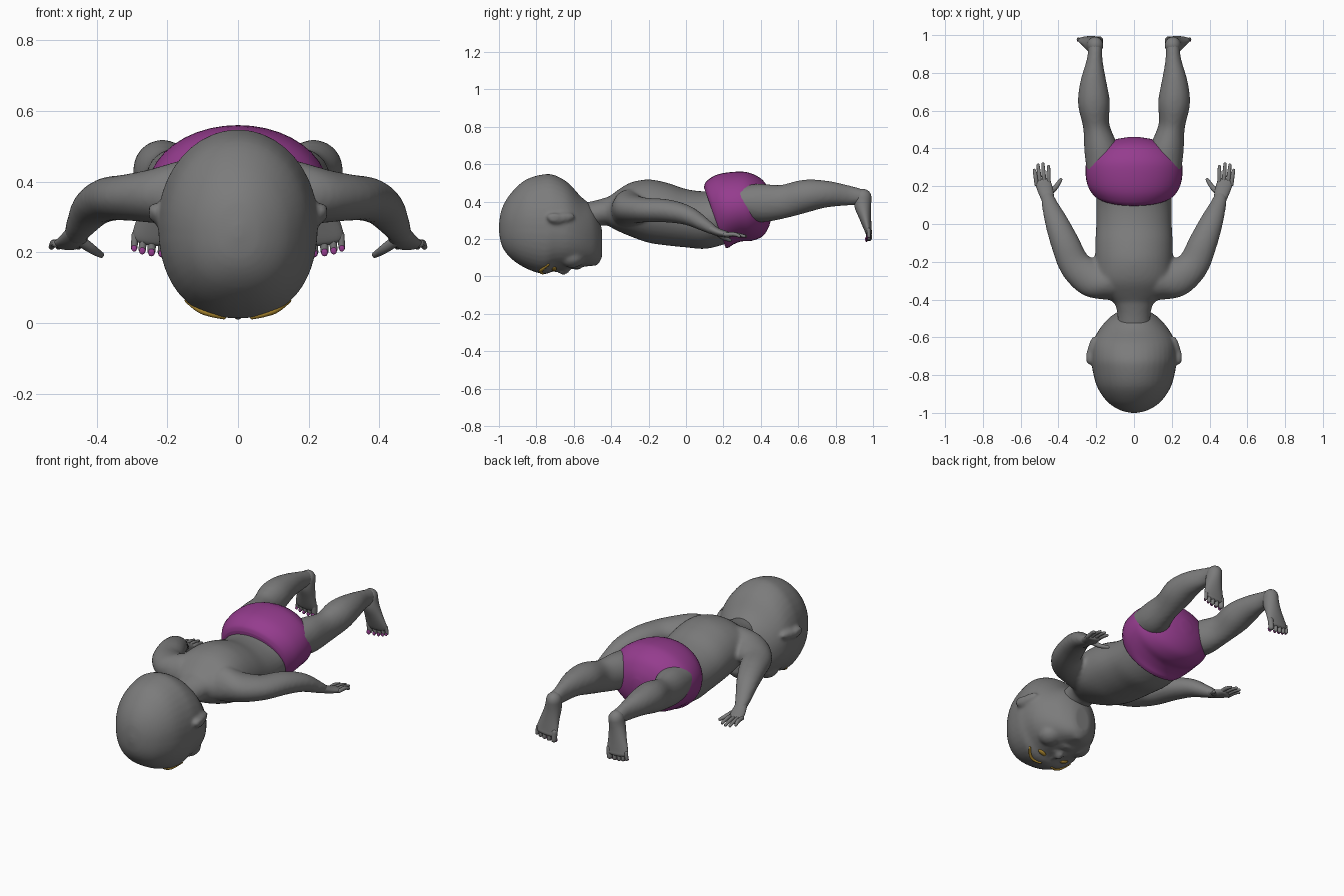
import bpy, bmesh, math
from mathutils import Vector, Matrix
from mathutils.bvhtree import BVHTree

if "Cube" in bpy.data.objects:
    bpy.data.objects.remove(bpy.data.objects["Cube"])


def material(name, colour):
    m = bpy.data.materials.new(name)
    m.use_nodes = True
    m.diffuse_color = (*colour, 1)
    m.node_tree.nodes["Principled BSDF"].inputs["Base Color"].default_value = (*colour, 1)
    return m


SKIN = material("grey skin", (0.2, 0.2, 0.2))
CLOTH = material("purple cloth", (0.3, 0.045, 0.27))
GOLD = material("gold", (0.42, 0.25, 0.03))
X, Y = Vector((1, 0, 0)), Vector((0, 1, 0))


def catmull(keys, steps):
    """Smoothly resample a list of equal-length tuples."""
    out = []
    for i in range(len(keys) - 1):
        a, b = keys[max(i - 1, 0)], keys[i]
        c, d = keys[i + 1], keys[min(i + 2, len(keys) - 1)]
        for s in range(steps):
            t = s / steps
            out.append([0.5 * (2 * q + (r - p) * t + (2 * p - 5 * q + 4 * r - w) * t * t
                               + (3 * q - p - 3 * r + w) * t ** 3)
                        for p, q, r, w in zip(a, b, c, d)])
    return out + [list(keys[-1])]


def loft(bm, keys, axis=None, sides=24, steps=4, low=2.0, rounded=True):
    """Skin oval rings; each key is x, y, z, side radius, other radius."""
    rows = catmull(keys, steps)
    pts = [Vector(r[:3]) for r in rows]
    rings = []
    for i, r in enumerate(rows):
        t = axis or (pts[min(i + 1, len(pts) - 1)] - pts[max(i - 1, 0)]).normalized()
        rings.append((pts[i], t, max(r[3], 0.002), max(r[4], 0.002)))
    if rounded:
        def dome(ring, sign):
            c, t, a, b = ring
            angles = [math.radians(v) for v in (25, 50, 70, 85)]
            return [(c + t * sign * min(a, b) * math.sin(v), t, a * math.cos(v), b * math.cos(v))
                    for v in angles]
        rings = dome(rings[0], -1)[::-1] + rings + dome(rings[-1], 1)
    loops = []
    for c, t, a, b in rings:
        side = (X - t * X.dot(t)).normalized()
        up = side.cross(t)
        loop = []
        for k in range(sides):
            v = 2 * math.pi * k / sides
            e = low if math.sin(v) < 0 else 2.0
            p, q = [math.copysign(abs(f) ** (2 / e), f) for f in (math.cos(v), math.sin(v))]
            loop.append(bm.verts.new(c + side * a * p + up * b * q))
        loops.append(loop)
    for l0, l1 in zip(loops, loops[1:]):
        for k in range(sides):
            j = (k + 1) % sides
            bm.faces.new((l0[k], l0[j], l1[j], l1[k]))
    bm.faces.new(loops[0])
    bm.faces.new(loops[-1])


def trunk(bm, rows, **kw):
    """Rings facing y, given as y, half width, lowest z, highest z."""
    loft(bm, [(0, y, (lo + hi) / 2, w, (hi - lo) / 2) for y, w, lo, hi in rows],
         axis=Y, sides=40, rounded=False, **kw)


def blob(bm, centre, size, rot=(0, 0, 0)):
    m = Matrix.Translation(centre)
    for angle, ax in zip(rot, "XYZ"):
        m = m @ Matrix.Rotation(math.radians(angle), 4, ax)
    bmesh.ops.create_uvsphere(bm, u_segments=20, v_segments=12, radius=1,
                              matrix=m @ Matrix.Diagonal((*size, 1)))


def flip(keys, s):
    return [(k[0] * s, *k[1:]) for k in keys]


def finish(bm, name, mat, voxel=0, smooth=0):
    bmesh.ops.recalc_face_normals(bm, faces=bm.faces)
    for f in bm.faces:
        f.smooth = True
    me = bpy.data.meshes.new(name)
    bm.to_mesh(me)
    bm.free()
    me.materials.append(mat)
    ob = bpy.data.objects.new(name, me)
    bpy.context.collection.objects.link(ob)
    if voxel:
        r = ob.modifiers.new("Blend", "REMESH")
        r.mode, r.voxel_size, r.use_smooth_shade = "VOXEL", voxel, True
        s = ob.modifiers.new("Soften", "SMOOTH")
        s.factor, s.iterations = 0.5, smooth
    return ob


# Body: trunk, neck, arms and legs blended into one skin
bm = bmesh.new()
trunk(bm, [(-.43, .09, .28, .41), (-.38, .15, .25, .45), (-.3, .2, .215, .5), (-.2, .205, .18, .518),
           (-.1, .205, .165, .5), (0, .2, .155, .467), (.1, .2, .147, .455), (.2, .2, .17, .47),
           (.3, .19, .21, .5), (.4, .12, .27, .46)])
loft(bm, [(0, -.56, .32, .09, .07), (0, -.46, .34, .09, .07), (0, -.36, .36, .13, .08)])
for s in (1, -1):
    loft(bm, flip([(.13, -.32, .37, .08, .1), (.22, -.29, .36, .1, .08), (.31, -.22, .355, .085, .066),
                   (.365, -.1, .35, .076, .062), (.41, .01, .325, .062, .052),
                   (.445, .1, .275, .044, .036), (.46, .15, .245, .034, .025)], s))
    loft(bm, flip([(.15, .29, .4, .1, .09), (.175, .4, .392, .09, .103), (.2, .52, .4, .07, .09),
                   (.212, .64, .43, .085, .088), (.215, .75, .44, .07, .072),
                   (.208, .87, .432, .042, .054), (.205, .94, .425, .038, .042)], s))
finish(bm, "body", SKIN, 0.011, 6)

# Head with face and ears
bm = bmesh.new()
trunk(bm, [(-1, .015, .24, .28), (-.985, .075, .165, .36), (-.94, .142, .1, .44), (-.86, .196, .045, .515),
           (-.76, .222, .012, .546), (-.7, .226, .032, .54), (-.63, .22, .04, .5), (-.56, .185, .05, .425),
           (-.5, .135, .058, .375), (-.465, .085, .075, .31), (-.45, .05, .1, .25)], low=2.35)
blob(bm, (0, -.655, .04), (.026, .034, .032))
blob(bm, (0, -.685, .05), (.018, .05, .03))
for y in (-.598, -.575):
    blob(bm, (0, y, .05), (.042, .014, .014))
blob(bm, (0, -.495, .1), (.06, .04, .045))
for s in (1, -1):
    blob(bm, (s * .026, -.648, .048), (.016, .018, .02))
    blob(bm, (s * .1, -.61, .105), (.07, .07, .06))
    blob(bm, (s * .228, -.665, .312), (.018, .075, .026), (8, 0, s * 14))
    blob(bm, (s * .238, -.705, .318), (.016, .042, .022))
head = finish(bm, "head", SKIN, 0.01, 4)

# Eyebrows and eyes laid on the face
deps = bpy.context.evaluated_depsgraph_get()
deps.update()
tree = BVHTree.FromObject(head, deps)


def on_face(x, y):
    hit = tree.ray_cast(Vector((x, y, -1)), Vector((0, 0, 1)))[0]
    return (x, y, hit.z if hit else 0.04)


for s, label in ((1, "left"), (-1, "right")):
    bm = bmesh.new()
    loft(bm, [(*on_face(s * x, y), r, r) for x, y, r in
              ((.04, -.765, .006), (.075, -.778, .009), (.11, -.77, .009), (.145, -.735, .006))], sides=12)
    finish(bm, label + "_eyebrow", GOLD)
    bm = bmesh.new()
    blob(bm, on_face(s * .08, -.705), (.028, .014, .009), (0, -s * 20, 0))
    finish(bm, label + "_eye", GOLD)

# Pants: slanted waistband, rounded seat
bm = bmesh.new()
trunk(bm, [(.15, .204, .15, .475), (.17, .222, .155, .505), (.22, .248, .172, .545), (.29, .257, .187, .56),
           (.35, .243, .19, .55), (.41, .19, .215, .515), (.445, .11, .27, .46), (.46, .03, .34, .41)])
for v in bm.verts:
    v.co.y -= 0.36 * (v.co.z - .325) * min(1, max(0, (.31 - v.co.y) / .14))
finish(bm, "pants", CLOTH)

for s, label in ((1, "left"), (-1, "right")):
    # Hand with four fingers and an inward thumb
    bm = bmesh.new()
    loft(bm, flip([(.455, .13, .255, .034, .024), (.468, .175, .235, .04, .021),
                   (.484, .225, .222, .042, .016)], s))
    for base, tip, y in ((.452, .452, .305), (.474, .482, .318), (.497, .508, .312), (.516, .528, .285)):
        loft(bm, flip([(base, .21, .224, .011, .011), ((base + tip) / 2, .26, .225, .011, .011),
                       (tip, y, .215, .008, .008)], s), sides=12)
    loft(bm, flip([(.45, .165, .235, .017, .015), (.415, .195, .21, .014, .013),
                   (.388, .235, .193, .009, .009)], s), sides=12)
    finish(bm, label + "_hand", SKIN)

    # Foot hanging down from the heel, with toes and painted nails
    bm = bmesh.new()
    loft(bm, flip([(.205, .947, .425, .042, .045), (.21, .945, .38, .046, .045),
                   (.22, .957, .32, .055, .033), (.23, .972, .255, .067, .021),
                   (.232, .978, .235, .066, .017)], s))
    nails = bmesh.new()
    for x, z, r in ((.18, .203, .016), (.213, .2, .012), (.242, .203, .012), (.268, .207, .011), (.291, .214, .01)):
        loft(bm, flip([(x, .976, .25, r, r), (x + .003, .978, z, r * .95, r)], s), sides=12)
        blob(nails, (s * (x + .003), .977 - r * .8, z - r * .3), (r * .8, r * .4, r * .9))
    finish(bm, label + "_foot", SKIN)
    finish(nails, label + "_toenails", CLOTH)
